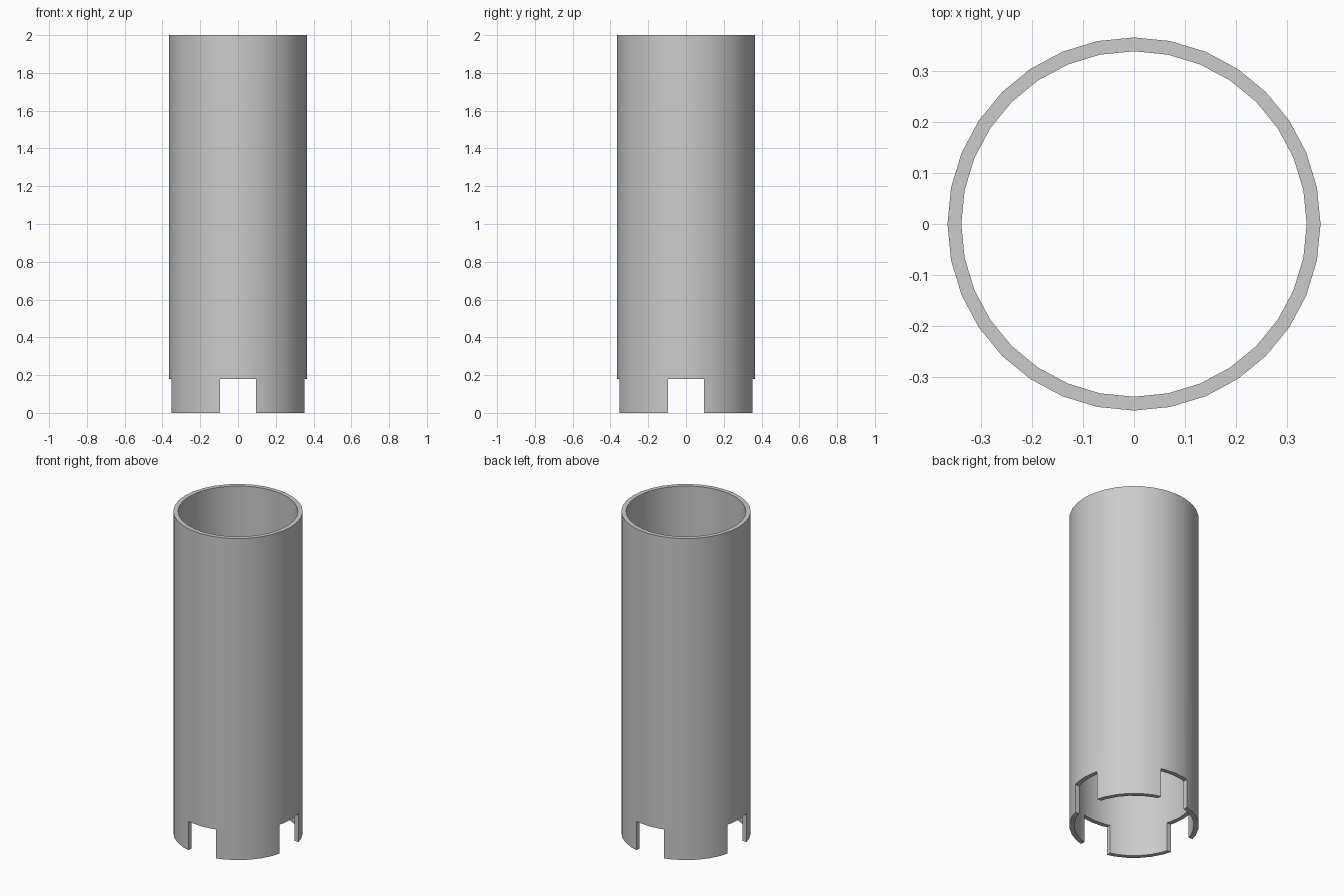
import bpy, bmesh
from math import pi, cos, sin, radians

if "Cube" in bpy.data.objects:
    bpy.data.objects.remove(bpy.data.objects["Cube"])

R_OUT, R_IN, HEIGHT, SIDES = 0.365, 0.338, 2.0, 32
NOTCH_W, NOTCH_H = 0.19, 0.18


def make_object(name, bm):
    bmesh.ops.recalc_face_normals(bm, faces=bm.faces)
    mesh = bpy.data.meshes.new(name)
    bm.to_mesh(mesh)
    bm.free()
    obj = bpy.data.objects.new(name, mesh)
    bpy.context.collection.objects.link(obj)
    return obj


# Tube wall: a rectangular section swept round the axis
bm = bmesh.new()
section = [(R_OUT, 0), (R_OUT, HEIGHT), (R_IN, HEIGHT), (R_IN, 0)]
rings = []
for i in range(SIDES):
    a = 2 * pi * i / SIDES
    rings.append([bm.verts.new((r * cos(a), r * sin(a), z)) for r, z in section])
for i in range(SIDES):
    a, b = rings[i], rings[(i + 1) % SIDES]
    for k in range(4):
        n = (k + 1) % 4
        bm.faces.new((a[k], b[k], b[n], a[n]))
tube = make_object("notched_tube", bm)

# Bars along x and y cut four notches into the foot
cutters = []
for name, sx, sy in (("notch_cutter_x", 1.2, NOTCH_W), ("notch_cutter_y", NOTCH_W, 1.2)):
    bm = bmesh.new()
    bmesh.ops.create_cube(bm, size=1)
    bmesh.ops.scale(bm, vec=(sx, sy, NOTCH_H * 2), verts=bm.verts)
    cutter = make_object(name, bm)
    cutter.hide_render = True
    cutters.append(cutter)
    mod = tube.modifiers.new(name, 'BOOLEAN')
    mod.operation = 'DIFFERENCE'
    mod.solver = 'EXACT'
    mod.object = cutter

bpy.ops.object.select_all(action='DESELECT')
tube.select_set(True)
bpy.context.view_layer.objects.active = tube
for mod in list(tube.modifiers):
    bpy.ops.object.modifier_apply(modifier=mod.name)
for cutter in cutters:
    bpy.data.objects.remove(cutter)

# Smooth round walls, crisp rims and notch edges
bpy.ops.object.shade_smooth_by_angle(angle=radians(30))
